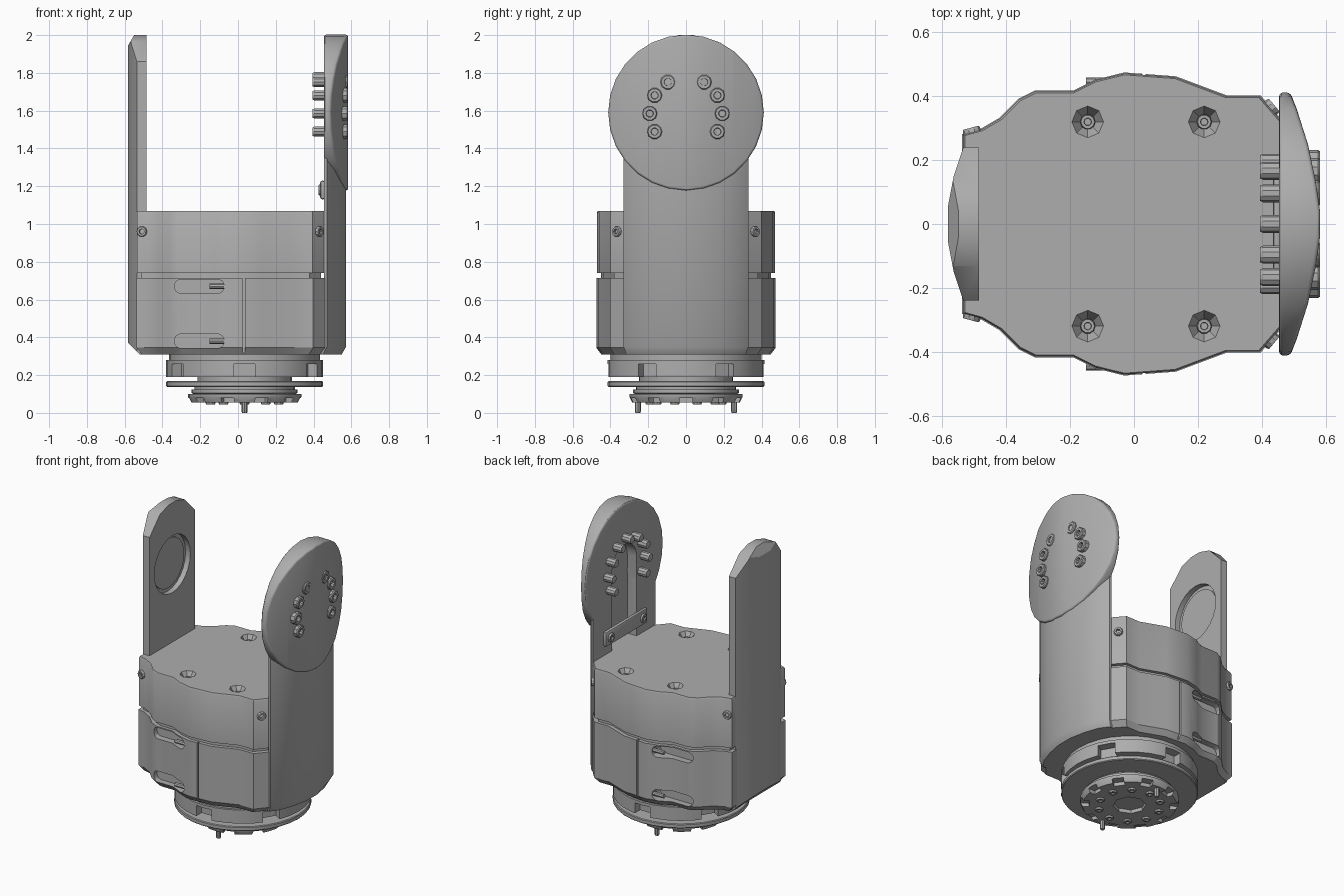
import bpy, bmesh
from math import cos, sin, pi, radians
from mathutils import Matrix, Vector

if "Cube" in bpy.data.objects:
    bpy.data.objects.remove(bpy.data.objects["Cube"])

grey = bpy.data.materials.new("plain grey")
grey.use_nodes = True
grey.diffuse_color = (0.42, 0.42, 0.42, 1)
grey.node_tree.nodes["Principled BSDF"].inputs["Base Color"].default_value = grey.diffuse_color

ALONG_Z = Matrix.Identity(4)
# Profile (u, v) becomes (y, z) and the extrusion runs along x
ALONG_X = Matrix(((0, 0, 1, 0), (1, 0, 0, 0), (0, 1, 0, 0), (0, 0, 0, 1)))
# Profile (u, v) becomes (z, x) and the extrusion runs along y
ALONG_Y = Matrix(((0, 1, 0, 0), (0, 0, 1, 0), (1, 0, 0, 0), (0, 0, 0, 1)))


def finish(name, bm):
    bmesh.ops.recalc_face_normals(bm, faces=bm.faces)
    me = bpy.data.meshes.new(name)
    bm.to_mesh(me)
    bm.free()
    me.materials.append(grey)
    ob = bpy.data.objects.new(name, me)
    bpy.context.collection.objects.link(ob)
    return ob


def activate(ob):
    bpy.ops.object.select_all(action='DESELECT')
    ob.select_set(True)
    bpy.context.view_layer.objects.active = ob


def loft(name, outline, levels, axis=ALONG_Z, at=(0, 0, 0)):
    """Stack scaled copies of an outline; levels are (height, scale)."""
    bm = bmesh.new()
    m = Matrix.Translation(at) @ axis
    rings = [[bm.verts.new(m @ Vector((u * s, v * s, h))) for u, v in outline] for h, s in levels]
    n = len(outline)
    for a, b in zip(rings, rings[1:]):
        for i in range(n):
            j = (i + 1) % n
            bm.faces.new((a[i], a[j], b[j], b[i]))
    bm.faces.new(rings[0])
    bm.faces.new(rings[-1])
    return finish(name, bm)


def circle(r, n=24, turn=0.0):
    return [(r * cos(2 * pi * i / n + turn), r * sin(2 * pi * i / n + turn)) for i in range(n)]


def box(name, lo, hi, turn=0.0, centre=(0, 0, 0)):
    corners = [(lo[0], lo[1]), (hi[0], lo[1]), (hi[0], hi[1]), (lo[0], hi[1])]
    spun = [(x * cos(turn) - y * sin(turn), x * sin(turn) + y * cos(turn)) for x, y in corners]
    return loft(name, spun, [(lo[2], 1), (hi[2], 1)], at=centre)


def boolean(ob, tools, how='DIFFERENCE'):
    for t in tools:
        t.hide_render = True
        mod = ob.modifiers.new("cut", 'BOOLEAN')
        mod.operation, mod.object, mod.solver = how, t, 'EXACT'
        activate(ob)
        bpy.ops.object.modifier_apply(modifier=mod.name)
        bpy.data.objects.remove(t)


def slice_off(ob, point, normal):
    """Cut a convex part with a plane and cap it."""
    bm = bmesh.new()
    bm.from_mesh(ob.data)
    cut = bmesh.ops.bisect_plane(bm, geom=bm.verts[:] + bm.edges[:] + bm.faces[:], plane_co=point,
                                 plane_no=normal, clear_outer=True)["geom_cut"]
    bmesh.ops.holes_fill(bm, edges=[e for e in cut if isinstance(e, bmesh.types.BMEdge)])
    bmesh.ops.recalc_face_normals(bm, faces=bm.faces)
    bm.to_mesh(ob.data)
    bm.free()


def bevel(ob, width, segments):
    mod = ob.modifiers.new("soft edge", 'BEVEL')
    mod.width, mod.segments, mod.limit_method = width, segments, 'ANGLE'
    mod.angle_limit = radians(40)
    activate(ob)
    bpy.ops.object.modifier_apply(modifier=mod.name)


def mirrored(half):
    return half + [(x, -y) for x, y in reversed(half)]


def screw(name, at, r, length, axis, sign=1):
    """Round head with a hexagonal-looking socket, pointing along the axis."""
    levels = [(-length, 1), (-0.006, 1), (0, 0.88), (0, 0.5), (-0.02, 0.45)]
    return loft(name, circle(r, 10), [(h * sign, s) for h, s in levels], axis, at)


# Main housing with its groove and chamfered foot
housing_half = [(-0.535, 0.28), (-0.48, 0.295), (-0.42, 0.33), (-0.36, 0.39), (-0.31, 0.415), (-0.19, 0.415),
                (-0.12, 0.45), (-0.03, 0.472), (0.13, 0.46), (0.29, 0.40), (0.395, 0.40), (0.46, 0.325)]
housing = loft("housing", mirrored(housing_half),
               [(0.31, 0.95), (0.345, 1.006), (0.715, 1.006), (0.715, 0.955), (0.74, 0.955),
                (0.74, 1), (1.06, 1), (1.07, 0.99)])
cutters = []
for s in (-1, 1):
    for x in (-0.145, 0.22):
        cutters.append(loft("countersink", circle(0.05, 8), [(1.02, 0.4), (1.075, 1.05)], at=(x, 0.32 * s, 0)))
    for z in (0.67, 0.38):
        # Capsule-shaped pocket in (z, x)
        pocket = [(z + 0.038 * cos(a), (-0.11 if sin(a) > 0 else -0.30) + 0.038 * sin(a))
                  for a in [pi * (k + 0.5) / 6 for k in range(12)]]
        cutters.append(loft("pocket", pocket, [(0.375 * s, 1), (0.6 * s, 1)], ALONG_Y))
    lo, hi = sorted((0.45 * s, 0.6 * s))
    cutters.append(box("seam", (0.025, lo, 0.3), (0.036, hi, 0.72)))
boolean(housing, cutters)

# Screws in the housing: lid, corners and clamp pockets
for s in (-1, 1):
    for x in (-0.145, 0.22):
        screw("lid_screw", (x, 0.32 * s, 1.045), 0.024, 0.04, ALONG_Z)
    for x, y, way in ((0.43, 0.365, 40), (-0.508, 0.29, 105)):
        ob = screw("corner_screw", (0, 0, 0), 0.028, 0.05, ALONG_X)
        ob.rotation_euler.z = radians(way) * s
        out = Vector((cos(radians(way)), sin(radians(way)) * s, 0)) * 0.012
        ob.location = Vector((x, y * s, 0.96)) + out
    for z in (0.67, 0.38):
        loft("clamp_screw", circle(0.014, 8), [(-0.15, 1), (-0.045, 1)], ALONG_X, (0, 0.445 * s, z))

# Plain upright plate with curved back and round bearing seat
plate_half = [(-0.485, 0.24), (-0.535, 0.24), (-0.565, 0.15), (-0.582, 0.06)]
plate = loft("plain_arm", mirrored(plate_half), [(0.31, 1), (2.0, 1)])
for s in (-1, 1):
    slice_off(plate, (0, 0.24 * s, 1.86), (0, 0.72 * s, 0.7))
    slice_off(plate, (0, 0.12 * s, 1.975), (0, 0.3 * s, 0.95))
slice_off(plate, (-0.585, 0, 1.94), (-0.85, 0, 0.5))
slice_off(plate, (-0.585, 0, 0.375), (-0.7, 0, -0.7))
boolean(plate, [loft("seat_cutter", circle(0.19), [(-0.52, 1), (-0.45, 1)], ALONG_X, (0, 0, 1.59))])
loft("bearing_ring", [(u, v) for u, v in circle(0.165)], [(-0.53, 1), (-0.513, 1)], ALONG_X, (0, 0, 1.59))

# Column carrying the round head
column_half = [(0.455, 0.33), (0.47, 0.33), (0.515, 0.27), (0.55, 0.17), (0.572, 0.06)]
column = loft("column", mirrored(column_half), [(0.31, 0.96), (0.35, 1), (1.45, 1)])

# Domed round head
dome_half = [(0.455, 0.45), (0.475, 0.45), (0.51, 0.36), (0.545, 0.25), (0.57, 0.13), (0.583, 0.04)]
head = loft("round_head", mirrored(dome_half), [(1.0, 1), (2.1, 1)])
boolean(head, [loft("head_cutter", circle(0.412, 28), [(0.3, 1), (0.7, 1)], ALONG_X, (0, 0, 1.59))], 'INTERSECT')
bevel(head, 0.022, 3)

# Cable channel on the inner side of head and column
channel = [(0.13 * cos(pi * k / 10), 1.6 + 0.13 * sin(pi * k / 10)) for k in range(11)] + [(-0.13, 1.07), (0.13, 1.07)]
for part in (head, column):
    boolean(part, [loft("channel_cutter", channel, [(0.4, 1), (0.525, 1)], ALONG_X)])

# Retaining bar over the channel
bar = box("retaining_bar", (0.435, -0.22, 1.13), (0.462, 0.22, 1.23))
bevel(bar, 0.012, 2)
for y in (-0.17, 0.17):
    screw("bar_screw", (0.425, y, 1.18), 0.03, 0.03, ALONG_X, -1)

# Horseshoe of through screws
for k in range(9):
    a = radians(-30 + 30 * k)
    spot = (0, 0.192 * cos(a), 1.585 + 0.192 * sin(a))
    screw("head_screw", Vector(spot) + Vector((0.583, 0, 0)), 0.04, 0.06, ALONG_X)
    loft("screw_shank", circle(0.028, 10), [(0.395, 0.85), (0.405, 1), (0.55, 1)], ALONG_X, spot)

# Turntable rings below the housing
hub = (0.035, 0, 0)
loft("upper_ring", circle(0.40, 32), [(0.27, 1), (0.32, 1)], at=hub)
notched = loft("notched_ring", circle(0.415, 32), [(0.19, 1), (0.28, 1)], at=hub)
boolean(notched, [box("notch", (0.355, -0.055, 0.15), (0.5, 0.055, 0.26), radians(30 + 60 * k), hub)
                  for k in range(6)])
loft("bearing_neck", circle(0.25, 32), [(0.08, 1), (0.2, 1)], at=hub)
loft("flange", circle(0.415, 32), [(0.138, 0.99), (0.143, 1), (0.163, 1), (0.168, 0.99)], at=hub)
loft("stepped_collar", circle(0.28, 32), [(0.09, 0.9), (0.105, 1), (0.125, 1), (0.125, 0.95), (0.15, 0.95)], at=hub)

# Toothed output disc
disc = loft("output_disc", circle(0.30, 32), [(0.056, 0.95), (0.085, 1), (0.1, 1)], at=hub)
boolean(disc, [box("tooth_gap", (0.245, -0.035, 0.0), (0.4, 0.035, 0.08), 2 * pi * k / 10, hub) for k in range(10)]
        + [loft("centre_bore", circle(0.1, 8), [(0.0, 1), (0.09, 1)], at=hub)])
for k in range(10):
    a = 2 * pi * (k + 0.5) / 10
    screw("disc_screw", (0.035 + 0.19 * cos(a), 0.19 * sin(a), 0.045), 0.026, 0.03, ALONG_Z, -1)
for s in (-1, 1):
    loft("locating_pin", circle(0.016, 8), [(0.0, 0.8), (0.008, 1), (0.1, 1)], at=(0.035, 0.255 * s, 0))

# Smooth shading that keeps the edges sharp
bpy.ops.object.select_all(action='DESELECT')
for ob in bpy.context.collection.objects:
    if ob.type == 'MESH' and grey.name in ob.data.materials:
        ob.select_set(True)
        bpy.context.view_layer.objects.active = ob
bpy.ops.object.shade_smooth_by_angle(angle=radians(30))
